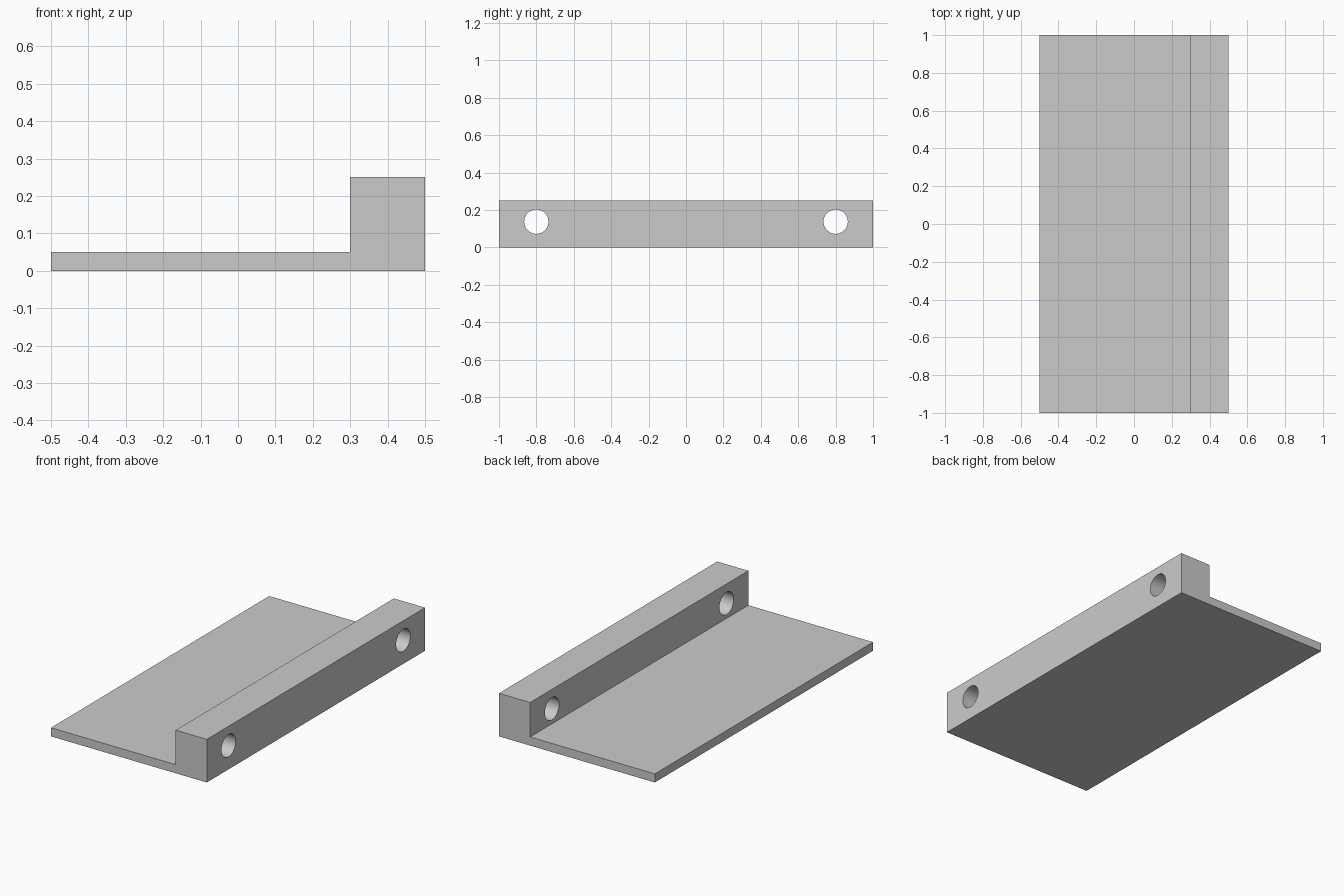
import bpy
import bmesh
import math

cube = bpy.data.objects.get("Cube")
if cube:
    bpy.data.objects.remove(cube, do_unlink=True)

# Plain grey material
grey = bpy.data.materials.new("light grey")
grey.use_nodes = True
colour = (0.6, 0.6, 0.6, 1)
grey.diffuse_color = colour
grey.node_tree.nodes["Principled BSDF"].inputs["Base Color"].default_value = colour

LENGTH = 2.0
HOLE_Y, HOLE_Z, HOLE_RADIUS = 0.8, 0.1375, 0.065

# L-shaped section: thin plate with an upright rail along its left edge
profile = [(-0.5, 0), (0.5, 0), (0.5, 0.25), (0.3, 0.25), (0.3, 0.05), (-0.5, 0.05)]
bm = bmesh.new()
section = bm.faces.new([bm.verts.new((x, -LENGTH / 2, z)) for x, z in profile])
extruded = bmesh.ops.extrude_face_region(bm, geom=[section])["geom"]
bmesh.ops.translate(bm, vec=(0, LENGTH, 0),
                    verts=[v for v in extruded if isinstance(v, bmesh.types.BMVert)])
bmesh.ops.recalc_face_normals(bm, faces=bm.faces)
mesh = bpy.data.meshes.new("mounting_plate")
bm.to_mesh(mesh)
bm.free()
mesh.materials.append(grey)
plate = bpy.data.objects.new("mounting_plate", mesh)
bpy.context.collection.objects.link(plate)


def drill(y):
    """Cut a round hole across the rail."""
    bpy.ops.mesh.primitive_cylinder_add(vertices=64, radius=HOLE_RADIUS, depth=0.4,
                                        location=(0.4, y, HOLE_Z),
                                        rotation=(0, math.pi / 2, 0))
    cutter = bpy.context.object
    cutter.name = "hole_cutter"
    cutter.hide_render = True
    cutter.data.materials.append(grey)
    cut = plate.modifiers.new("hole", 'BOOLEAN')
    cut.operation = 'DIFFERENCE'
    cut.solver = 'EXACT'
    cut.object = cutter
    bpy.ops.object.select_all(action='DESELECT')
    plate.select_set(True)
    bpy.context.view_layer.objects.active = plate
    bpy.ops.object.modifier_apply(modifier=cut.name)
    bpy.data.objects.remove(cutter, do_unlink=True)


# Matching holes near both ends of the rail
for side in (-1, 1):
    drill(side * HOLE_Y)

bpy.ops.object.shade_smooth_by_angle(angle=math.radians(30))
